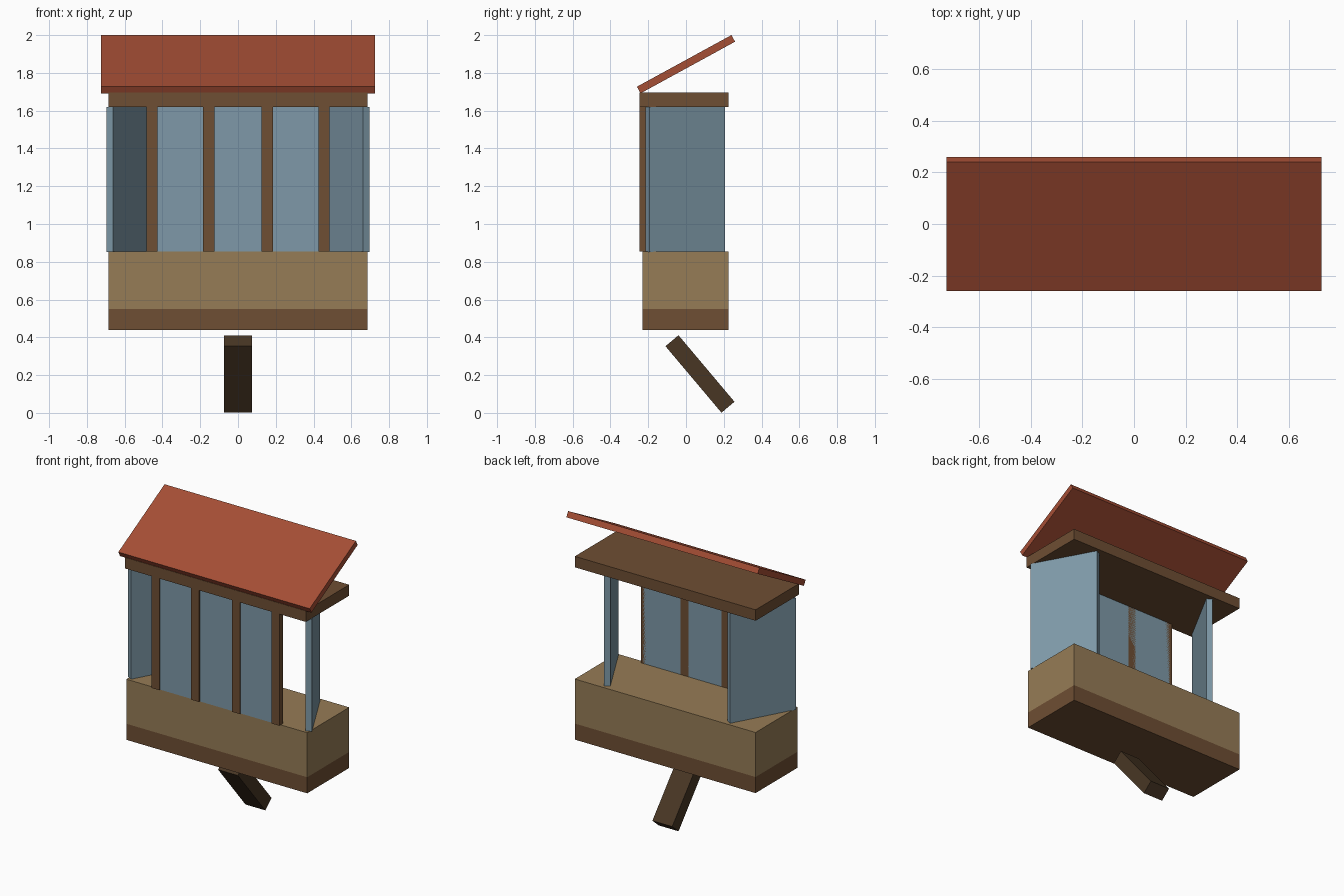
import bpy
from mathutils import Matrix, Euler

if "Cube" in bpy.data.objects:
    bpy.data.objects.remove(bpy.data.objects["Cube"])


def srgb(r, g, b):
    lin = [(c / 255 / 12.92) if c < 10 else ((c / 255 + 0.055) / 1.055) ** 2.4 for c in (r, g, b)]
    return (*lin, 1.0)


def material(name, r, g, b):
    m = bpy.data.materials.new(name)
    m.diffuse_color = srgb(r, g, b)
    m.use_nodes = True
    m.node_tree.nodes["Principled BSDF"].inputs["Base Color"].default_value = m.diffuse_color
    return m


ROOF = material("red_roof", 165, 78, 53)
WOOD = material("brown_wood", 110, 78, 51)
TAN = material("tan_wood", 150, 124, 86)
DARK = material("dark_wood", 72, 54, 36)
BLUE = material("blue_panel", 126, 153, 168)


def box(name, centre, size, mat, rot=(0, 0, 0)):
    bpy.ops.mesh.primitive_cube_add(size=1)
    ob = bpy.context.object
    ob.name = name
    ob.data.transform(Matrix.Diagonal((*size, 1)))
    ob.data.transform(Euler(rot).to_matrix().to_4x4())
    ob.location = centre
    ob.data.materials.append(mat)
    return ob


# Slanted support under the bay
box("support_brace", (0, 0.074, 0.206), (0.15, 0.09, 0.46), DARK, (0.7, 0, 0))

# Base and parapet
box("floor_slab", (0, -0.002, 0.495), (1.37, 0.455, 0.11), WOOD)
box("parapet", (0, -0.002, 0.7025), (1.37, 0.455, 0.305), TAN)

# Front window with four posts
box("front_panel", (0, -0.22, 1.2375), (0.93, 0.03, 0.765), BLUE)
for i, x in enumerate((-0.455, -0.155, 0.155, 0.455)):
    box(f"front_post_{i + 1}", (x, -0.225, 1.2375), (0.06, 0.04, 0.765), WOOD)

# Angled side panels, mirrored
for side, s in (("left", -1), ("right", 1)):
    box(f"{side}_side_panel", (0.57 * s, -0.004, 1.2365), (0.04, 0.455, 0.767), BLUE, (0, 0, 0.5 * s))

# Lintel and pitched roof
box("lintel_slab", (0, -0.01, 1.6575), (1.37, 0.47, 0.075), WOOD)
box("roof", (0, 0, 1.846), (1.45, 0.57, 0.04), ROOF, (0.5, 0, 0))
